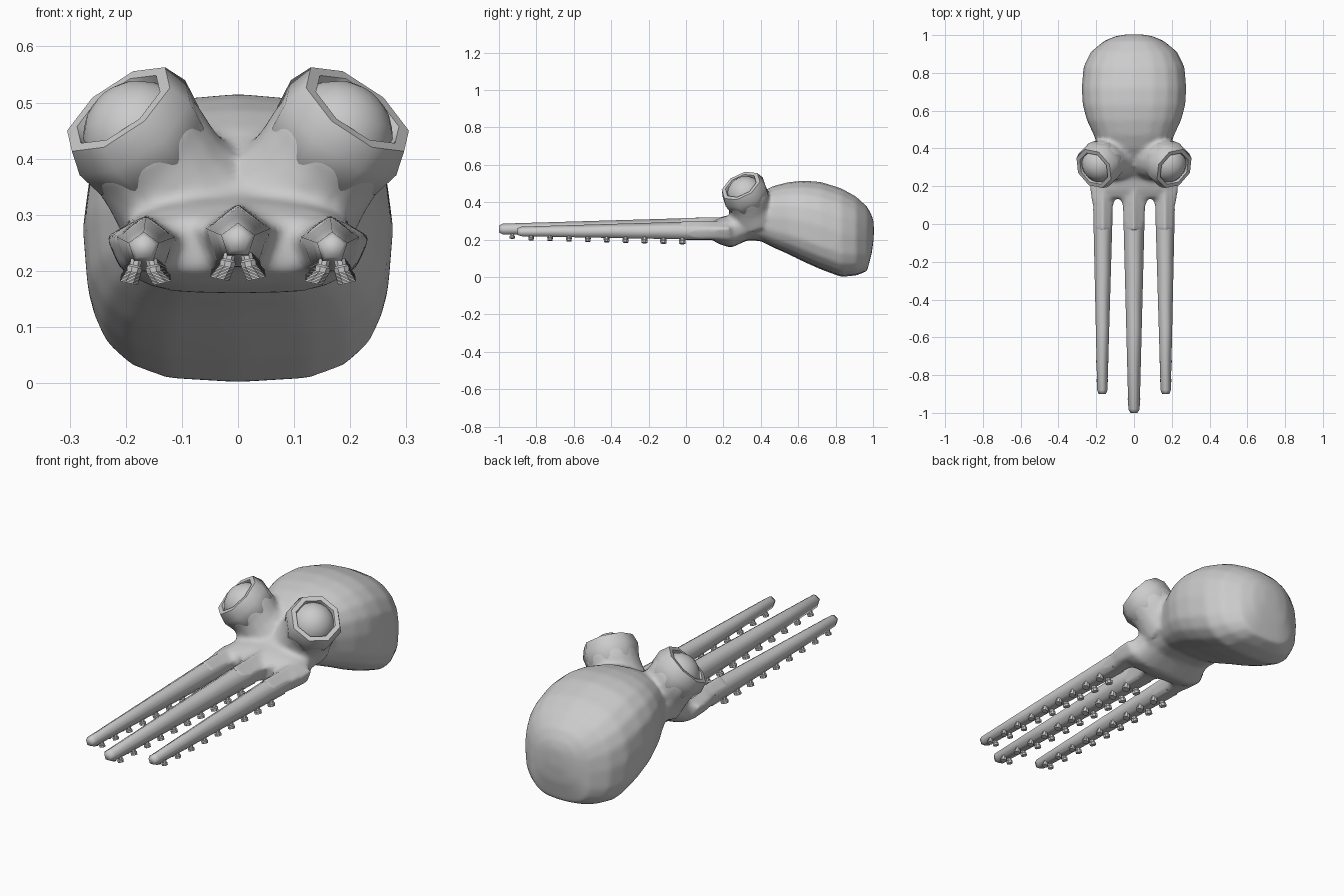
import bpy, bmesh, math
from mathutils import Vector

if "Cube" in bpy.data.objects:
    bpy.data.objects.remove(bpy.data.objects["Cube"])

skin = bpy.data.materials.new("grey skin")
skin.diffuse_color = (0.6, 0.6, 0.6, 1)
skin.use_nodes = True
skin.node_tree.nodes["Principled BSDF"].inputs["Base Color"].default_value = skin.diffuse_color


def finish(name, bm, angle, blend=False):
    bmesh.ops.recalc_face_normals(bm, faces=bm.faces)
    mesh = bpy.data.meshes.new(name)
    bm.to_mesh(mesh)
    bm.free()
    mesh.materials.append(skin)
    obj = bpy.data.objects.new(name, mesh)
    bpy.context.collection.objects.link(obj)
    bpy.ops.object.select_all(action='DESELECT')
    obj.select_set(True)
    bpy.context.view_layer.objects.active = obj
    if blend:
        # Fuse the overlapping volumes and soften the joints
        rem = obj.modifiers.new("fuse", 'REMESH')
        rem.mode = 'VOXEL'
        rem.voxel_size = 0.011
        soft = obj.modifiers.new("soften", 'SMOOTH')
        soft.factor = 0.5
        soft.iterations = 10
        for m in ("fuse", "soften"):
            bpy.ops.object.modifier_apply(modifier=m)
    bpy.ops.object.shade_smooth_by_angle(angle=math.radians(angle))
    return obj


def loft(bm, rings):
    """Skin a list of equal-length point rings and cap both ends."""
    loops = [[bm.verts.new(p) for p in ring] for ring in rings]
    n = len(loops[0])
    faces = []
    for a, b in zip(loops, loops[1:]):
        for i in range(n):
            j = (i + 1) % n
            faces.append(bm.faces.new((a[i], a[j], b[j], b[i])))
    faces += [bm.faces.new(loops[0][::-1]), bm.faces.new(loops[-1])]
    bmesh.ops.recalc_face_normals(bm, faces=faces)


def circle(center, axis, r, n):
    """Ring of n points around an axis."""
    axis = Vector(axis).normalized()
    u = axis.cross(Vector((0, 1, 0.3))).normalized()
    v = axis.cross(u)
    return [Vector(center) + r * (u * math.cos(t) + v * math.sin(t))
            for t in (math.tau * (i + 0.5) / n for i in range(n))]


def body_ring(y, w, zb, zt, n=20):
    """Rounded-box cross-section of the body, fuller below."""
    pts = []
    for i in range(n):
        t = math.tau * i / n
        c, s = math.cos(t), math.sin(t)
        power = 2.4 if s > 0 else 3.1
        x = math.copysign(abs(c) ** (2 / power), c) * w
        z = math.copysign(abs(s) ** (2 / power), s) * (zt - zb) / 2
        pts.append((x, y, (zt + zb) / 2 + z))
    return pts


def arm_ring(x, y, z, r, rz):
    """Pentagon with a point on top and a flat underside."""
    return [(x + r * math.sin(math.tau * i / 5), y,
             z + rz * math.cos(math.tau * i / 5)) for i in range(5)]


# Name, root x, tip x, tip y, height, thickness
arms = [("middle_tentacle", 0, 0, -1.0, 0.257, 1.0),
        ("left_tentacle", -0.164, -0.168, -0.90, 0.244, 0.9),
        ("right_tentacle", 0.164, 0.168, -0.90, 0.244, 0.9)]

# Head and mantle: y, half width, bottom, top
sections = [(0.135, 0.19, 0.20, 0.295), (0.18, 0.215, 0.175, 0.318),
            (0.24, 0.208, 0.156, 0.335), (0.33, 0.185, 0.197, 0.40),
            (0.40, 0.185, 0.192, 0.455), (0.47, 0.213, 0.156, 0.488),
            (0.55, 0.25, 0.121, 0.508), (0.63, 0.272, 0.081, 0.516),
            (0.72, 0.277, 0.041, 0.509), (0.83, 0.268, 0.0, 0.475),
            (0.91, 0.230, 0.008, 0.43), (0.968, 0.16, 0.03, 0.377),
            (0.994, 0.10, 0.13, 0.33), (1.004, 0.04, 0.21, 0.29)]
bm = bmesh.new()
loft(bm, [body_ring(*s) for s in sections])
# Flared arm roots
for name, x0, x1, tip, zc, k in arms:
    loft(bm, [arm_ring(x0, y, zc, r * k, 0.062 * k) for y, r in
              ((0.24, 0.085), (0.15, 0.082), (0.10, 0.067), (0.04, 0.060), (-0.04, 0.056))])


def eye_frame(side):
    n = Vector((side * 0.55, -0.4, 0.73)).normalized()
    return n, Vector((side * 0.213, 0.293, 0.488))


# Eye stalks sinking into the head
for side in (-1, 1):
    n, c = eye_frame(side)
    loft(bm, [circle(c - n * 0.055, n, 0.118, 16),
              circle(c - n * 0.10, n, 0.118, 16),
              circle((side * 0.13, 0.34, 0.37), n, 0.118, 16),
              circle((side * 0.085, 0.36, 0.315), n, 0.135, 16)])
finish("body", bm, 70, blend=True)

# Tapering arms with two rows of suckers below
for name, x0, x1, tip, zc, k in arms:
    def at(y):
        f = (0.14 - y) / (0.14 - tip)
        return x0 + (x1 - x0) * f, zc - 0.003 * f

    def radius(y):
        return k * (0.058 + (0.031 - 0.058) * y / tip)

    bm = bmesh.new()
    spans = [(y, radius(y)) for y in (0.08, 0.0, -0.25, -0.55, tip + 0.02)]
    rings = []
    for y, r in spans + [(tip, 0.02)]:
        x, z = at(y)
        rings.append(arm_ring(x, y, z, r, r))
    loft(bm, rings)
    finish(name, bm, 75)

    bm = bmesh.new()
    for i in range(10):
        y = -0.02 - 0.101 * i
        if y < tip + 0.04:
            continue
        x, z = at(y)
        r = radius(y)
        for side in (-1, 1):
            axis = Vector((side * 0.22, 0, -1)).normalized()
            p = Vector((x + side * r * 0.45, y, z - r * 0.70))
            s = 0.5 + r * 9
            loft(bm, [circle(p, axis, 0.014 * s, 8),
                      circle(p + axis * 0.014 * s, axis, 0.014 * s, 8),
                      circle(p + axis * 0.018 * s, axis, 0.019 * s, 8),
                      circle(p + axis * 0.031 * s, axis, 0.018 * s, 8)])
    finish(name + "_suckers", bm, 40)

for side, label in ((-1, "left"), (1, "right")):
    # Eight-sided eye socket cup
    n, c = eye_frame(side)
    bm = bmesh.new()
    loft(bm, [circle(c - n * 0.05, n, 0.078, 8),
              circle(c, n, 0.092, 8),
              circle(c, n, 0.114, 8),
              circle(c - n * 0.045, n, 0.129, 8),
              circle(c - n * 0.10, n, 0.120, 8),
              circle(c - n * 0.13, n, 0.100, 8)])
    finish(label + "_eye_socket", bm, 50)

    # Eyeball
    bm = bmesh.new()
    bmesh.ops.create_uvsphere(bm, u_segments=16, v_segments=10, radius=0.10)
    rot = Vector((0, 0, 1)).rotation_difference(n).to_matrix()
    bmesh.ops.rotate(bm, verts=bm.verts, cent=(0, 0, 0), matrix=rot)
    bmesh.ops.translate(bm, verts=bm.verts, vec=c - n * 0.066)
    finish(label + "_eye", bm, 60)
